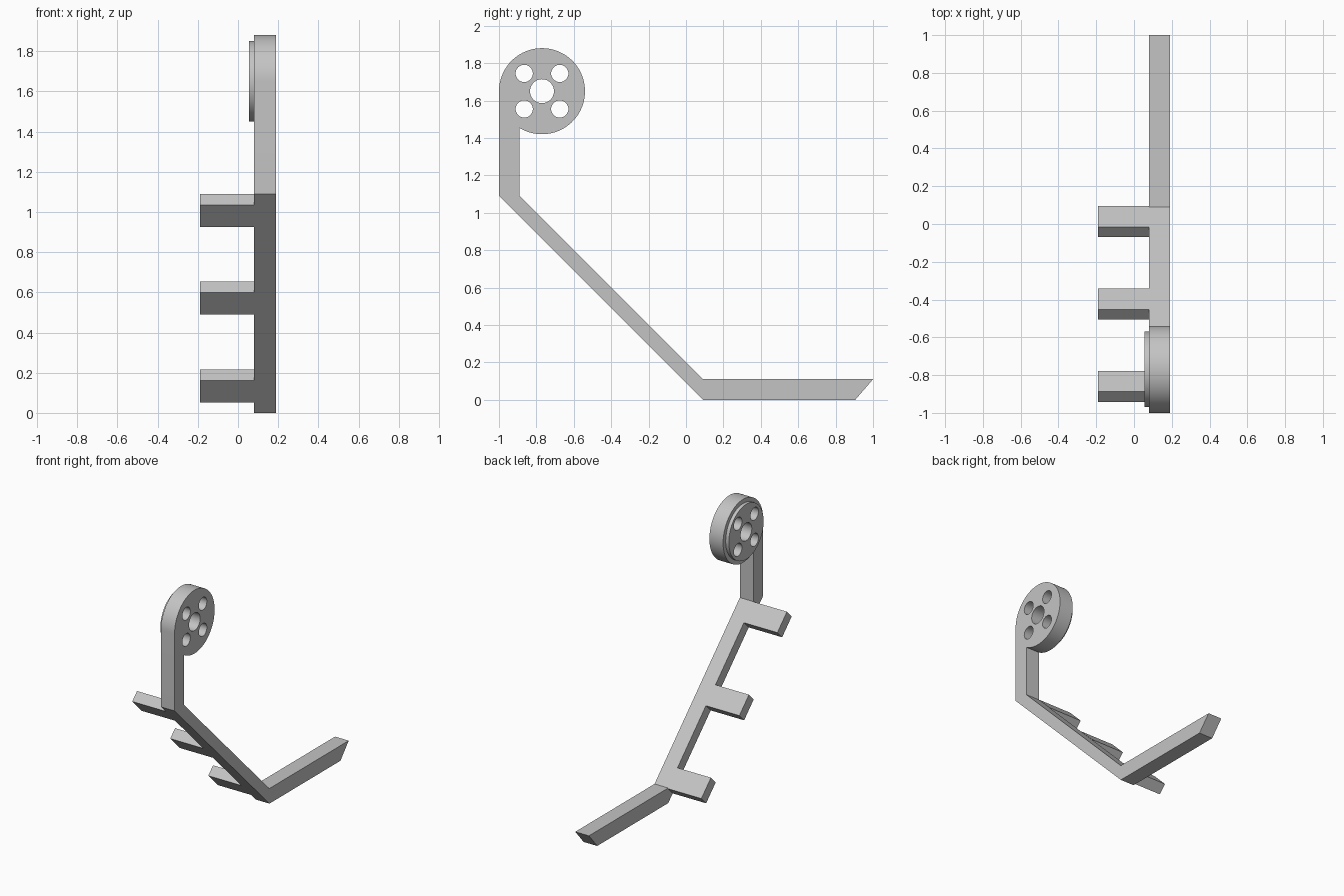
import bpy, bmesh
from math import cos, sin, pi, radians, acos

if "Cube" in bpy.data.objects:
    bpy.data.objects.remove(bpy.data.objects["Cube"], do_unlink=True)

GREY = (0.55, 0.55, 0.55, 1)
grey = bpy.data.materials.new("plain grey")
grey.use_nodes = True
grey.diffuse_color = GREY
grey.node_tree.nodes["Principled BSDF"].inputs["Base Color"].default_value = GREY

INNER, OUTER = 0.08, 0.19      # x range of the arm
CY, CZ, R = -0.77, 1.65, 0.23  # pivot centre and radius
BAR = 0.11                     # bar width


def arc(y, z, r, start, end, n):
    return [(y + r * cos(start + (end - start) * i / n),
             z + r * sin(start + (end - start) * i / n)) for i in range(n + 1)]


def circle(y, z, r, n=64):
    return arc(y, z, r, 0, 2 * pi, n)[:-1]


def extrude(name, outlines, x0, x1):
    """Solid made of (y, z) outlines extruded along x."""
    bm = bmesh.new()
    for outline in outlines:
        face = bm.faces.new([bm.verts.new((x0, y, z)) for y, z in outline])
        new = bmesh.ops.extrude_face_region(bm, geom=[face])["geom"]
        verts = [g for g in new if isinstance(g, bmesh.types.BMVert)]
        bmesh.ops.translate(bm, vec=(x1 - x0, 0, 0), verts=verts)
    bmesh.ops.recalc_face_normals(bm, faces=bm.faces)
    mesh = bpy.data.meshes.new(name)
    bm.to_mesh(mesh)
    bm.free()
    mesh.materials.append(grey)
    obj = bpy.data.objects.new(name, mesh)
    bpy.context.collection.objects.link(obj)
    return obj


def activate(obj):
    bpy.ops.object.select_all(action="DESELECT")
    obj.select_set(True)
    bpy.context.view_layer.objects.active = obj


# Bent arm whose top flows into the round pivot plate
join = -(pi - acos((R - BAR) / R))
profile = arc(CY, CZ, R, pi, join, 72) + [
    (-1 + BAR, 1.09), (0.09, 0.11), (1, 0.11), (0.905, 0), (0.09, 0), (-1, 1.09)]
arm = extrude("bent_arm", [profile], INNER, OUTER)

# Raised boss on the inner side of the pivot plate
boss = extrude("pivot_boss", [circle(CY, CZ, 0.2)], 0.055, INNER)

# Centre bore and four bolt holes
holes = [circle(CY, CZ, 0.064, 48)]
holes += [circle(CY + a, CZ + b, 0.046, 40) for a in (-0.095, 0.095) for b in (-0.095, 0.095)]
cutter = extrude("hole_cutter", holes, -0.1, 0.3)
cutter.hide_render = True
for part in (arm, boss):
    mod = part.modifiers.new("holes", "BOOLEAN")
    mod.operation, mod.solver, mod.object = "DIFFERENCE", "EXACT", cutter
    activate(part)
    bpy.ops.object.modifier_apply(modifier=mod.name)
    bpy.ops.object.shade_smooth_by_angle(angle=radians(30))
bpy.data.objects.remove(cutter, do_unlink=True)

# Three pegs lying flush with the sloping part of the arm
for i, name in enumerate(("lower_peg", "middle_peg", "upper_peg")):
    y, z = -0.015 - 0.4365 * i, 0.217 + 0.4365 * i
    extrude(name, [[(y, z), (y + BAR, z - BAR),
                    (y + BAR / 2, z - 1.5 * BAR), (y - BAR / 2, z - BAR / 2)]],
            -OUTER, INNER)
